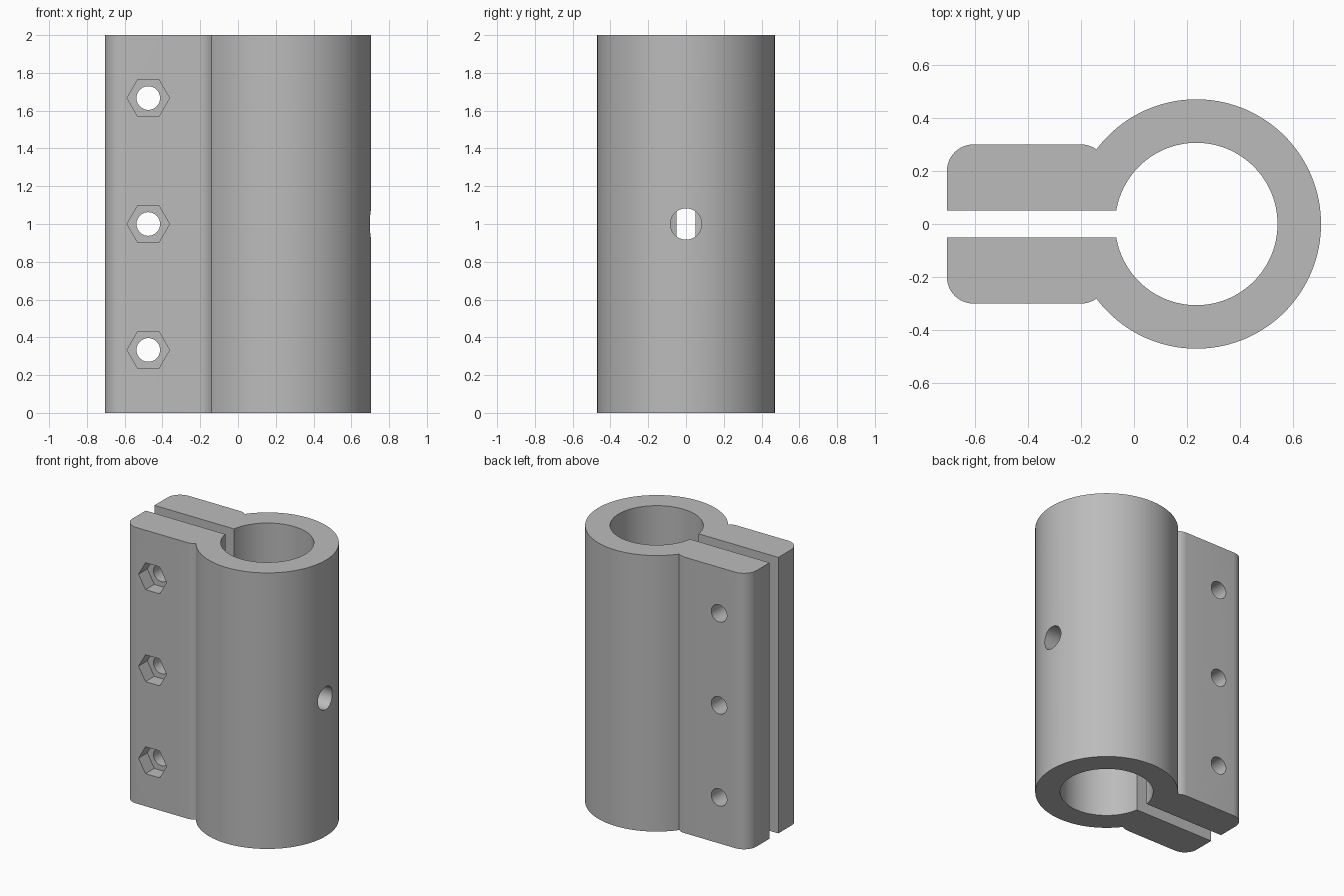
import bpy, bmesh
from math import sin, cos, asin, radians, degrees, pi
from mathutils import Matrix

if "Cube" in bpy.data.objects:
    bpy.data.objects.remove(bpy.data.objects["Cube"], do_unlink=True)

HEIGHT = 2.0
BORE_X, OUTER_R, INNER_R = 0.235, 0.47, 0.306
FLANGE_END, FLANGE_Y, CORNER_R, SLOT_Y = -0.705, 0.30, 0.10, 0.05
BOLT_X = -0.475

grey = bpy.data.materials.new("plain_grey")
grey.use_nodes = True
colour = (0.5, 0.5, 0.5, 1)
grey.diffuse_color = colour
grey.node_tree.nodes["Principled BSDF"].inputs["Base Color"].default_value = colour


def arc(cx, cy, r, start, end, steps):
    angles = [radians(start + (end - start) * i / steps) for i in range(steps + 1)]
    return [(cx + r * cos(a), cy + r * sin(a)) for a in angles]


def new_object(name, bm):
    mesh = bpy.data.meshes.new(name)
    bmesh.ops.recalc_face_normals(bm, faces=bm.faces[:])
    bm.to_mesh(mesh)
    bm.free()
    mesh.materials.append(grey)
    obj = bpy.data.objects.new(name, mesh)
    bpy.context.collection.objects.link(obj)
    return obj


# Clamp body: half profile, mirrored across y and extruded upward
slot_angle = 180 - degrees(asin(SLOT_Y / INNER_R))
corner_y = FLANGE_Y - CORNER_R
half = arc(BORE_X, 0, OUTER_R, 0, 143.24, 52)
half += arc(-0.2, corner_y, CORNER_R, 54.3, 90, 5)[1:]
half += arc(FLANGE_END + CORNER_R, corner_y, CORNER_R, 90, 180, 12)
half += [(FLANGE_END, SLOT_Y)]
half += arc(BORE_X, 0, INNER_R, slot_angle, 0, 60)
outline = half + [(x, -y) for x, y in reversed(half[1:-1])]

bm = bmesh.new()
base = bm.faces.new([bm.verts.new((x, y, 0)) for x, y in outline])
top = bmesh.ops.extrude_face_region(bm, geom=[base])["geom"]
bmesh.ops.translate(bm, vec=(0, 0, HEIGHT),
                    verts=[v for v in top if isinstance(v, bmesh.types.BMVert)])
clamp = new_object("clamp_body", bm)


# Cutters for bolt holes, nut pockets and the side hole
def cutter(name, places, radius, length, sides, turn):
    bm = bmesh.new()
    for place in places:
        bmesh.ops.create_cone(bm, cap_ends=True, segments=sides, radius1=radius,
                              radius2=radius, depth=length,
                              matrix=Matrix.Translation(place) @ turn)
    obj = new_object(name, bm)
    obj.hide_render = True
    cut = clamp.modifiers.new(name, "BOOLEAN")
    cut.operation = "DIFFERENCE"
    cut.solver = "EXACT"
    cut.object = obj
    return obj


along_y = Matrix.Rotation(pi / 2, 4, "X")
along_x = Matrix.Rotation(pi / 2, 4, "Y")
levels = [HEIGHT * k / 6 for k in (1, 3, 5)]
# the hexagon points sideways, towards -x and +x
hex_turn = along_y @ Matrix.Rotation(pi / 2, 4, "Z")
cutters = [
    cutter("bolt_hole_cutter", [(BOLT_X, 0, z) for z in levels], 0.0625, 1, 40, along_y),
    cutter("nut_pocket_cutter", [(BOLT_X, -FLANGE_Y, z) for z in levels],
           0.1125, 0.2, 6, hex_turn),
    cutter("side_hole_cutter", [(0.65, 0, HEIGHT / 2)], 0.083, 0.5, 48, along_x),
]

# Apply the cuts and remove the cutters
bpy.ops.object.select_all(action="DESELECT")
clamp.select_set(True)
bpy.context.view_layer.objects.active = clamp
for mod in list(clamp.modifiers):
    bpy.ops.object.modifier_apply(modifier=mod.name)
for obj in cutters:
    bpy.data.objects.remove(obj, do_unlink=True)

bpy.ops.object.shade_smooth_by_angle(angle=radians(25))
